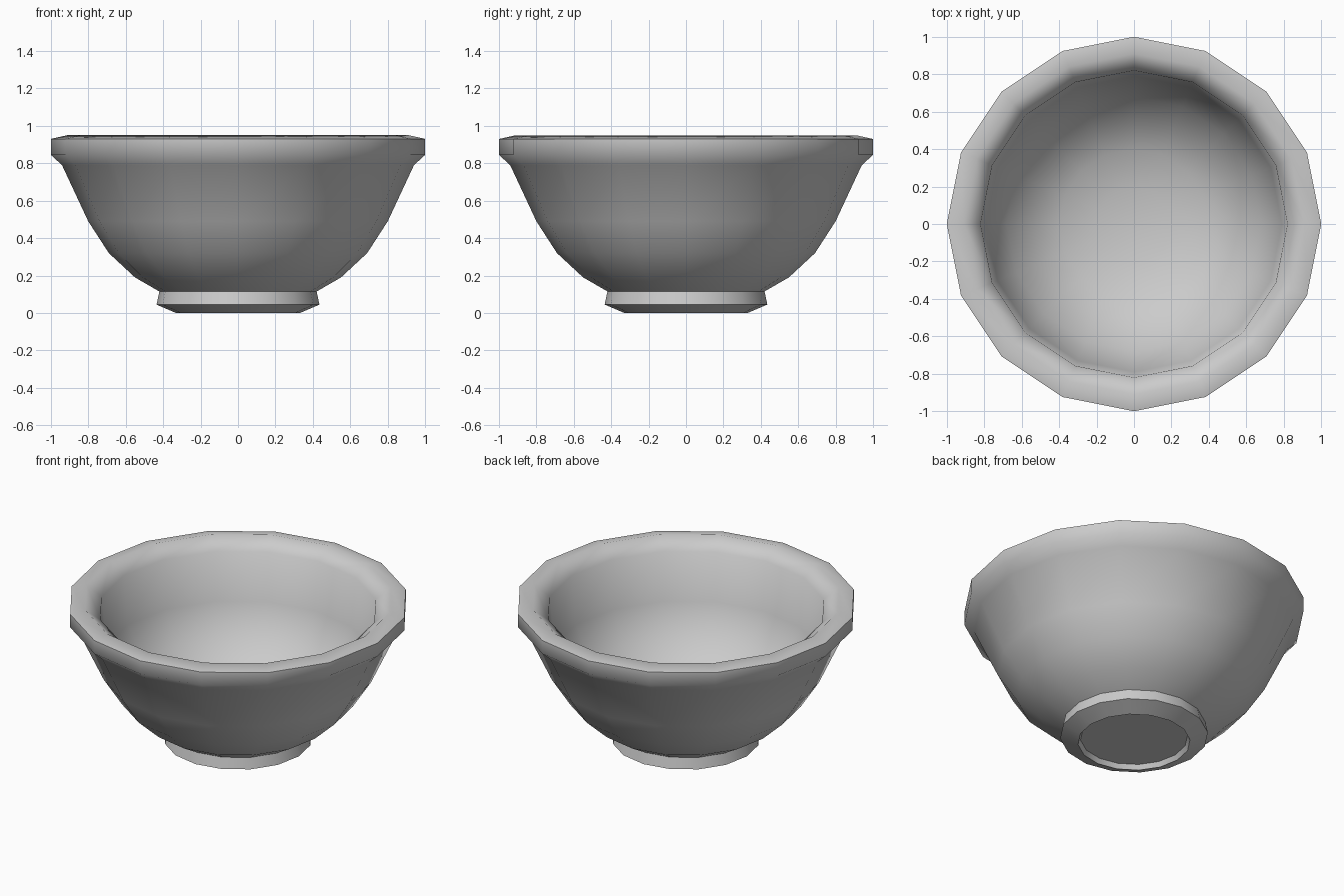
import bpy
import bmesh
import math

SIDES = 16

cube = bpy.data.objects.get("Cube")
if cube:
    bpy.data.objects.remove(cube, do_unlink=True)

# Plain glazed grey
GREY = (0.6, 0.6, 0.6, 1.0)
grey = bpy.data.materials.new("plain_grey")
grey.use_nodes = True
grey.diffuse_color = GREY
grey.node_tree.nodes["Principled BSDF"].inputs["Base Color"].default_value = GREY


def lathe(name, profile):
    """Spin a (radius, height) profile about z; zero radius closes to a point."""
    bm = bmesh.new()
    rings = []
    for r, z in profile:
        if r == 0:
            rings.append([bm.verts.new((0, 0, z))] * SIDES)
        else:
            angles = [math.tau * i / SIDES for i in range(SIDES)]
            rings.append([bm.verts.new((r * math.cos(a), r * math.sin(a), z)) for a in angles])
    for low, high in zip(rings, rings[1:]):
        for i in range(SIDES):
            j = (i + 1) % SIDES
            corners = [low[i], low[j], high[j], high[i]]
            bm.faces.new(list(dict.fromkeys(corners)))
    bmesh.ops.recalc_face_normals(bm, faces=bm.faces)
    mesh = bpy.data.meshes.new(name)
    bm.to_mesh(mesh)
    bm.free()
    mesh.materials.append(grey)
    obj = bpy.data.objects.new(name, mesh)
    bpy.context.collection.objects.link(obj)
    bpy.ops.object.select_all(action="DESELECT")
    obj.select_set(True)
    bpy.context.view_layer.objects.active = obj
    bpy.ops.object.shade_smooth_by_angle(angle=math.radians(58))
    return obj


# Recessed underside, foot, outer wall, rim, then the hollow with its inner lip
foot = [(0, 0.03), (0.315, 0.03), (0.33, 0), (0.435, 0.045), (0.42, 0.115)]
outer_wall = [(0.55, 0.19), (0.69, 0.32), (0.8, 0.49), (0.94, 0.79)]
rim = [(1, 0.845), (1, 0.93), (0.91, 0.95)]
inner_lip = [(0.82, 0.88), (0.79, 0.57)]
hollow = [(0.68, 0.38), (0.54, 0.24), (0.4, 0.165), (0.2, 0.12), (0, 0.11)]

lathe("bowl", foot + outer_wall + rim + inner_lip + hollow)
